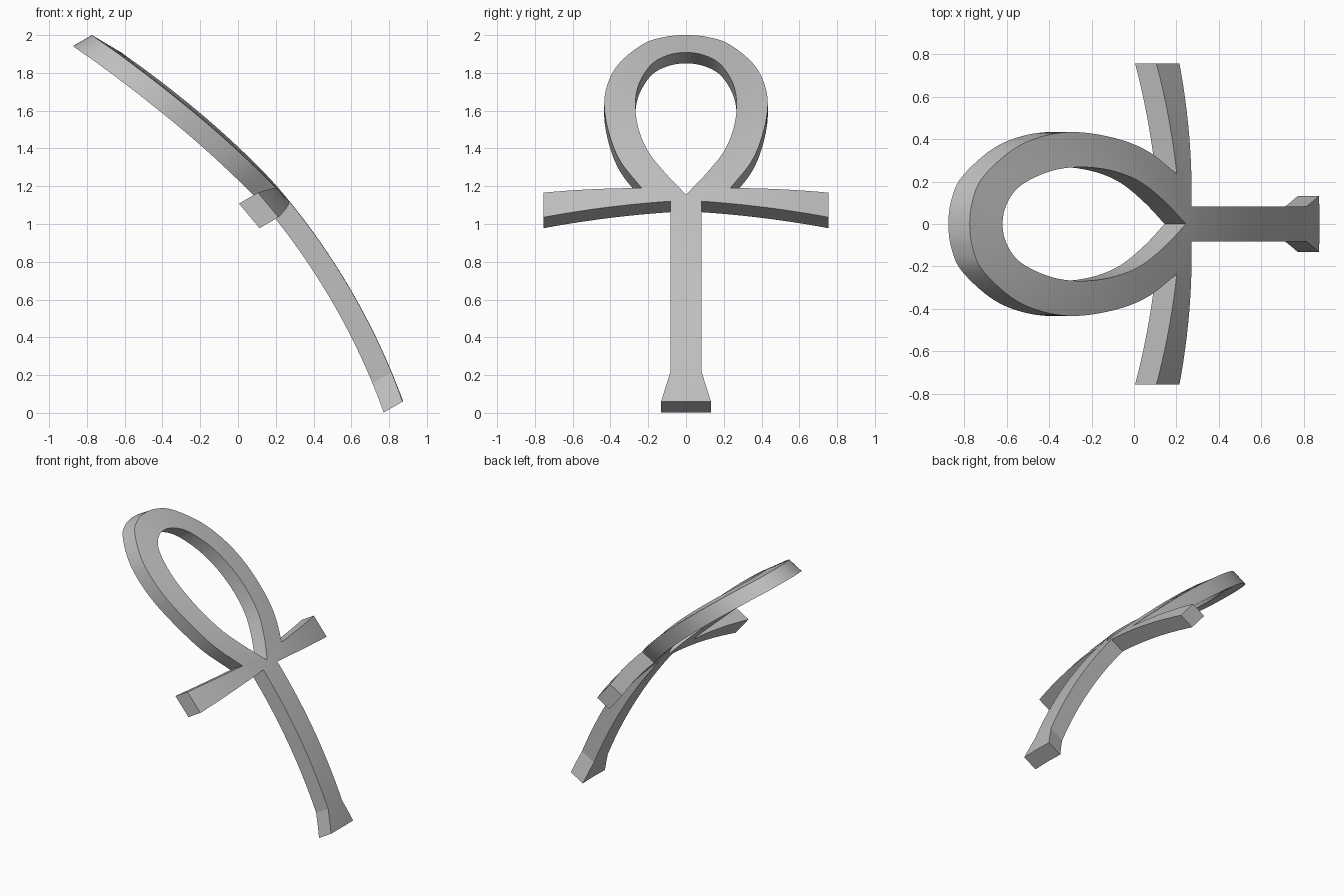
import bpy
import bmesh
import math
from mathutils import Vector

cube = bpy.data.objects.get("Cube")
if cube:
    bpy.data.objects.remove(cube, do_unlink=True)

THICKNESS = 0.116
NORMAL = Vector((math.cos(math.radians(30)), 0, 0.5))   # direction the face looks
ALONG = Vector((-0.5, 0, math.cos(math.radians(30))))   # direction up the shaft


def on_dome(y, v):
    """Place a flat outline point on the leaning, domed face."""
    w = math.sqrt(3.66 ** 2 - (v - 0.251) ** 2) - 2.817 - 0.175 * y * y
    return ALONG * v + NORMAL * w + Vector((0, y, 0))


def spline(points, steps=6):
    """Smooth path through points, meeting its mirror image at the last one."""
    pts = [Vector(p) for p in points]
    pts = [2 * pts[0] - pts[1]] + pts + [Vector((-pts[-2].x, pts[-2].y))]
    path = []
    for a, b, c, d in zip(pts, pts[1:], pts[2:], pts[3:]):
        for i in range(steps):
            t = i / steps
            path.append(b + 0.5 * t * (c - a + t * (2 * a - 5 * b + 4 * c - d
                                                   + t * (3 * (b - c) + d - a))))
    return path + [pts[-2]]


def line(a, b, steps):
    return [Vector(a).lerp(Vector(b), i / steps) for i in range(steps + 1)]


# Half outlines as (sideways, along) pairs
loop_outer = spline([(0.235, 0.93), (0.345, 1.12), (0.405, 1.32), (0.433, 1.55),
                     (0.41, 1.74), (0.345, 1.90), (0.22, 2.05), (0.11, 2.104), (0, 2.119)])
loop_inner = spline([(0, 0.878), (0.11, 1.03), (0.20, 1.185), (0.25, 1.35),
                     (0.268, 1.53), (0.25, 1.70), (0.185, 1.86), (0.10, 1.937), (0, 1.962)])
arm_top = line((0.235, 0.93), (0.755, 0.957), 12)
arm_bottom = line((0.083, 0.835), (0.755, 0.79), 12)
shaft_side = line((0.083, 0.835), (0.083, -0.22), 16) + line((0.083, -0.22), (0.132, -0.384), 4)[1:]
shaft_middle = [Vector((0, p.y)) for p in shaft_side]
strips = [(loop_inner, loop_outer), (arm_top, arm_bottom), (shaft_side, shaft_middle),
          ([(0, 0.878), (0, 0.835)], [(0.235, 0.93), (0.083, 0.835)])]

# Front skin, both halves
bm = bmesh.new()
for side in (1, -1):
    for first, second in strips:
        for i in range(len(first) - 1):
            ring = [first[i], first[i + 1], second[i + 1], second[i]]
            bm.faces.new([bm.verts.new(on_dome(side * y, v)) for y, v in ring])
bmesh.ops.remove_doubles(bm, verts=bm.verts[:], dist=0.0005)

# Back skin and rim, shifted straight back
skin = bm.faces[:]
rim = [e for e in bm.edges if e.is_boundary]
back = {v: bm.verts.new(v.co - NORMAL * THICKNESS) for v in bm.verts[:]}
for face in skin:
    bm.faces.new([back[v] for v in reversed(face.verts)])
for edge in rim:
    a, b = edge.verts
    bm.faces.new((a, b, back[b], back[a]))
bmesh.ops.recalc_face_normals(bm, faces=bm.faces[:])

mesh = bpy.data.meshes.new("looped_cross")
bm.to_mesh(mesh)
bm.free()
cross = bpy.data.objects.new("looped_cross", mesh)
bpy.context.collection.objects.link(cross)

# Plain grey
grey = bpy.data.materials.new("plain_grey")
grey.use_nodes = True
colour = (0.52, 0.52, 0.52, 1)
grey.diffuse_color = colour
grey.node_tree.nodes["Principled BSDF"].inputs["Base Color"].default_value = colour
mesh.materials.append(grey)

bpy.ops.object.select_all(action='DESELECT')
cross.select_set(True)
bpy.context.view_layer.objects.active = cross
bpy.ops.object.shade_smooth_by_angle(angle=math.radians(12))
